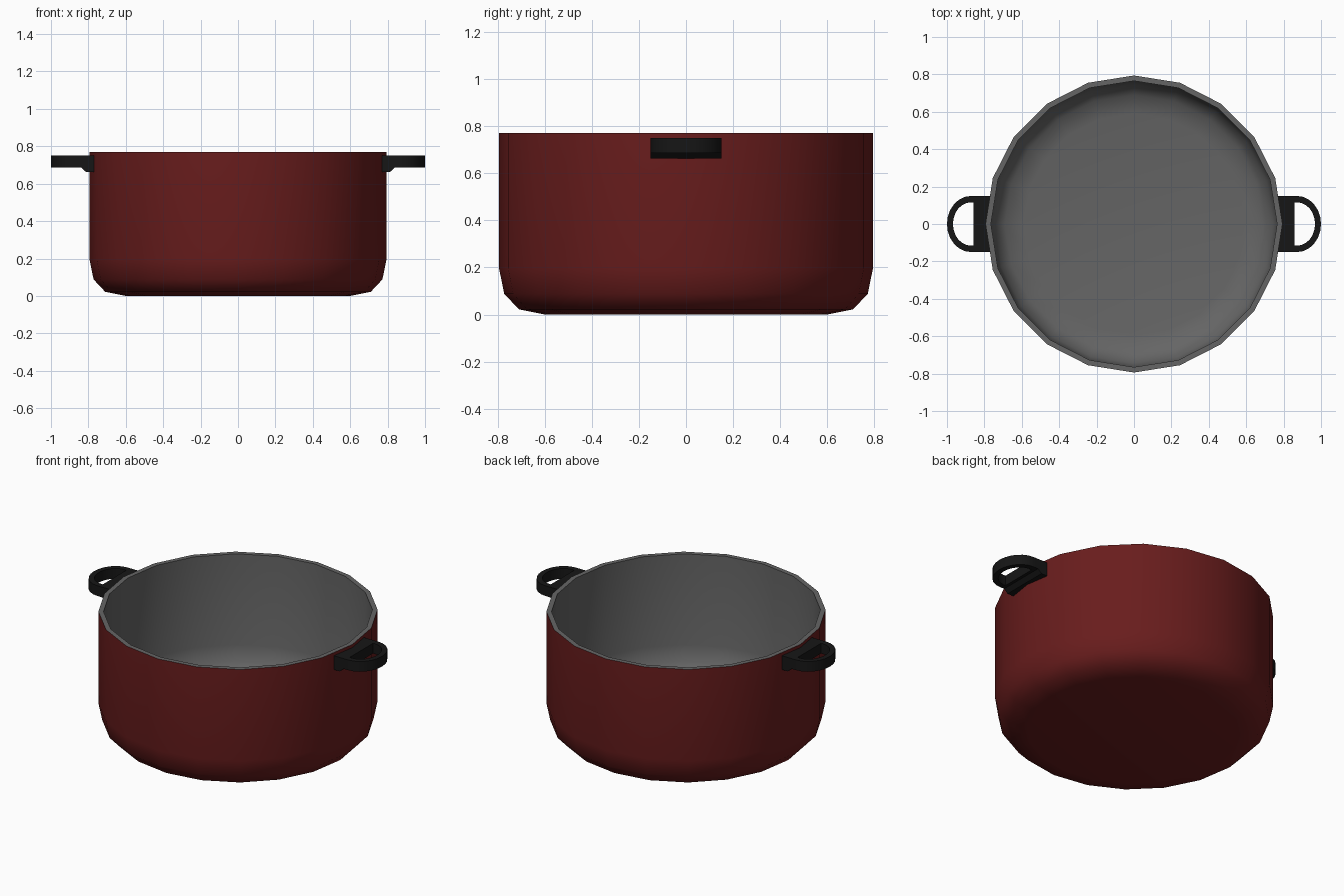
import bpy, bmesh
from math import sin, cos, pi, radians

if "Cube" in bpy.data.objects:
    bpy.data.objects.remove(bpy.data.objects["Cube"])


def material(name, rgb):
    m = bpy.data.materials.new(name)
    m.diffuse_color = (*rgb, 1)
    m.use_nodes = True
    m.node_tree.nodes["Principled BSDF"].inputs["Base Color"].default_value = m.diffuse_color
    return m


def finish(bm, name, mats, angle):
    bmesh.ops.recalc_face_normals(bm, faces=bm.faces)
    me = bpy.data.meshes.new(name)
    bm.to_mesh(me)
    bm.free()
    ob = bpy.data.objects.new(name, me)
    bpy.context.collection.objects.link(ob)
    for m in mats:
        me.materials.append(m)
    bpy.ops.object.select_all(action='DESELECT')
    ob.select_set(True)
    bpy.context.view_layer.objects.active = ob
    bpy.ops.object.shade_smooth_by_angle(angle=radians(angle))
    return ob


def mirror_x(ob):
    ob.modifiers.new("mirror", 'MIRROR').use_axis[0] = True


red = material("red_enamel", (0.14, 0.012, 0.012))
grey = material("grey_lining", (0.13, 0.13, 0.13))
black = material("black_handle", (0.008, 0.008, 0.008))

# Pot body: 20-sided lathe, red outside, grey rim and inside
SIDES = 20
outer = [(0.60, 0.0), (0.71, 0.022), (0.772, 0.088), (0.794, 0.195), (0.794, 0.77)]
inner = [(0.765, 0.77), (0.765, 0.20), (0.745, 0.105), (0.69, 0.05), (0.59, 0.03)]
bm = bmesh.new()
rings = [[bm.verts.new((r * cos(2 * pi * i / SIDES), r * sin(2 * pi * i / SIDES), z))
          for i in range(SIDES)] for r, z in outer + inner]
for k, (a, b) in enumerate(zip(rings, rings[1:])):
    for i in range(SIDES):
        j = (i + 1) % SIDES
        f = bm.faces.new((a[i], a[j], b[j], b[i]))
        f.material_index = 0 if k < len(outer) - 1 else 1
bm.faces.new(rings[0])
bm.faces.new(rings[-1]).material_index = 1
finish(bm, "pot_body", [red, grey], 45)

# Handle brackets: side profile extruded across y
profile = [(0.767, 0.75), (0.767, 0.663), (0.813, 0.663), (0.838, 0.686),
           (0.857, 0.686), (0.857, 0.75)]
bm = bmesh.new()
ends = [[bm.verts.new((x, y, z)) for x, z in profile] for y in (-0.15, 0.15)]
for e in ends:
    bm.faces.new(e)
for i in range(len(profile)):
    j = (i + 1) % len(profile)
    bm.faces.new((ends[0][i], ends[0][j], ends[1][j], ends[1][i]))
mirror_x(finish(bm, "handle_bracket", [black], 20))

# Handle loops: flat D-shaped grips swept along a half ellipse
ARC = 12
path = [(0.85 - 0.875, -1.0)] + [
    (cos(t), sin(t)) for t in (-pi / 2 + pi * i / ARC for i in range(ARC + 1))]
path = path[1:]
bm = bmesh.new()


def section(ox, oy, ix, iy):
    return [bm.verts.new(p) for p in ((ox, oy, 0.686), (ox, oy, 0.75),
                                      (ix, iy, 0.75), (ix, iy, 0.686))]


loops = [section(0.85, -0.15, 0.85, -0.116)]
loops += [section(0.872 + 0.128 * c, 0.15 * s, 0.872 + 0.096 * c, 0.116 * s) for c, s in path]
loops.append(section(0.85, 0.15, 0.85, 0.116))
for a, b in zip(loops, loops[1:]):
    for i in range(4):
        j = (i + 1) % 4
        bm.faces.new((a[i], a[j], b[j], b[i]))
bm.faces.new(loops[0])
bm.faces.new(loops[-1])
mirror_x(finish(bm, "handle_loop", [black], 35))
